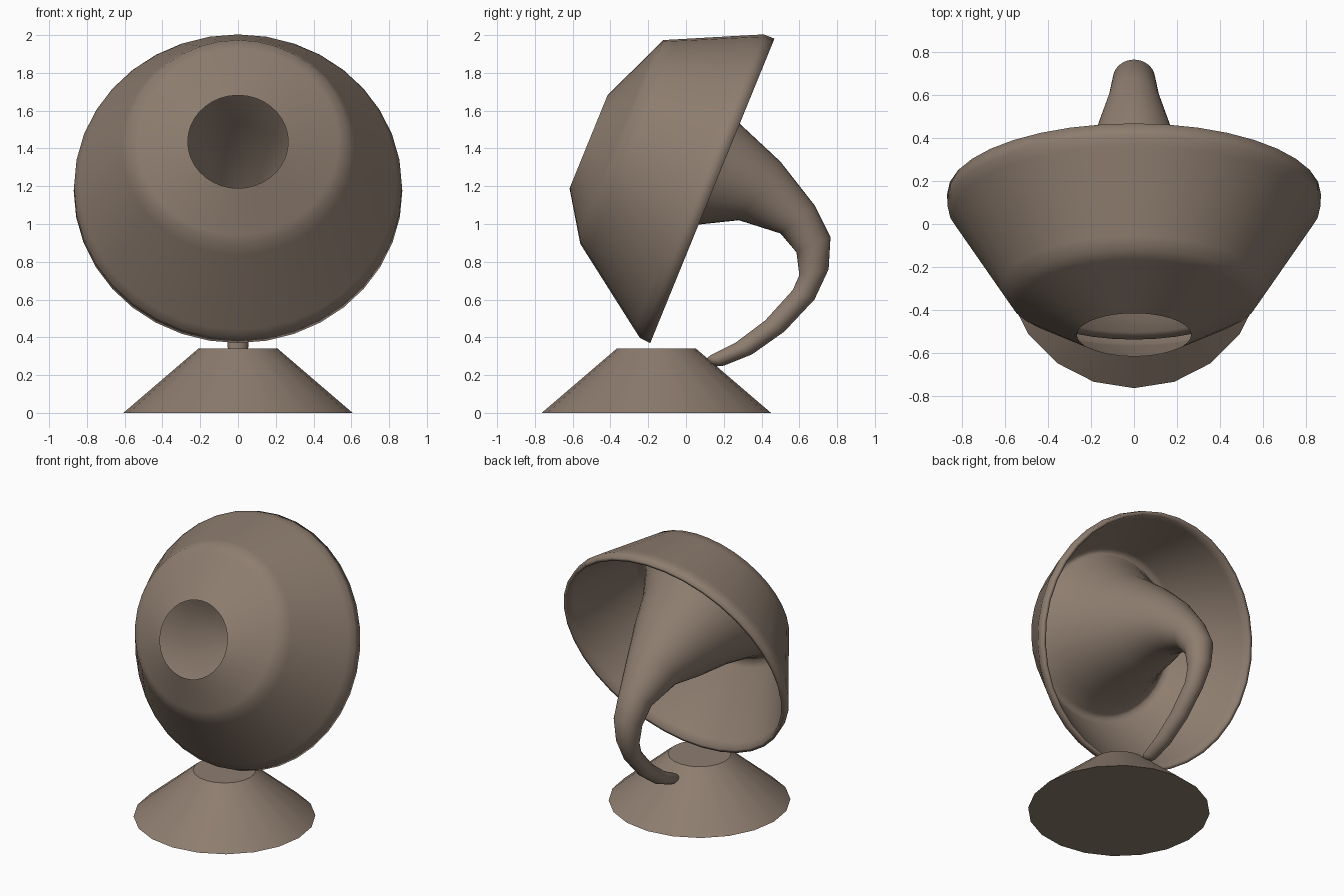
import bpy, bmesh, math
from mathutils import Vector

if "Cube" in bpy.data.objects:
    bpy.data.objects.remove(bpy.data.objects["Cube"])

TILT = math.radians(22.2)
AXIS = Vector((0, -math.cos(TILT), math.sin(TILT)))   # bell axis, towards the front opening
PERP = Vector((0, math.sin(TILT), math.cos(TILT)))    # "up" across the bell

brown = bpy.data.materials.new("warm_brown")
brown.diffuse_color = (0.27, 0.205, 0.16, 1)
brown.use_nodes = True
brown.node_tree.nodes["Principled BSDF"].inputs["Base Color"].default_value = brown.diffuse_color


def bell(a, p, r):
    """Ring across the bell axis, as its upper and lower points."""
    return AXIS * a + PERP * (p + r), AXIS * a + PERP * (p - r)


def pair(y1, z1, y2, z2):
    """Ring given by two side-profile points (y, z)."""
    return Vector((0, y1, z1)), Vector((0, y2, z2))


def loft(name, rings, sides, cap_start=False, cap_end=False, angle=180):
    bm = bmesh.new()
    loops = []
    for hi, lo in rings:
        c, up = (hi + lo) / 2, (hi - lo) / 2
        side = Vector((up.length, 0, 0))
        loops.append([bm.verts.new(c + up * math.cos(t) + side * math.sin(t))
                      for t in (2 * math.pi * i / sides for i in range(sides))])
    for l0, l1 in zip(loops, loops[1:]):
        for i in range(sides):
            j = (i + 1) % sides
            bm.faces.new((l0[i], l0[j], l1[j], l1[i]))
    if cap_start:
        bm.faces.new(loops[0])
    if cap_end:
        bm.faces.new(loops[-1])
    bmesh.ops.recalc_face_normals(bm, faces=bm.faces)
    me = bpy.data.meshes.new(name)
    bm.to_mesh(me)
    bm.free()
    me.materials.append(brown)
    ob = bpy.data.objects.new(name, me)
    bpy.context.collection.objects.link(ob)
    bpy.ops.object.select_all(action='DESELECT')
    ob.select_set(True)
    bpy.context.view_layer.objects.active = ob
    bpy.ops.object.shade_smooth_by_angle(angle=math.radians(angle))
    return ob


# Hollow bell: front opening, shoulder, rim, inner wall, then flare into the bent horn
rings = [
    bell(1.02, 1.134, 0.266),
    bell(0.882, 1.19, 0.534),
    bell(0.857, 1.20, 0.582),      # shoulder with support rings
    bell(0.80, 1.193, 0.616),
    bell(0.42, 1.148, 0.842),
    bell(0.375, 1.143, 0.868),
    bell(0.315, 1.141, 0.870),     # rolled rim
    bell(0.315, 1.141, 0.845),
    bell(0.37, 1.143, 0.825),
    bell(0.60, 1.17, 0.70),        # inner wall
    bell(0.80, 1.193, 0.592),
    bell(0.842, 1.20, 0.56),       # valley, against the shoulder
    bell(0.82, 1.205, 0.53),
    bell(0.72, 1.215, 0.465),
    bell(0.55, 1.22, 0.375),
    bell(0.312, 1.237, 0.287),
    pair(.50, 1.33, .28, 1.02),    # horn bend
    pair(.68, 1.10, .50, .95),
    pair(.765, .93, .585, .85),
    pair(.755, .76, .60, .73),
    pair(.68, .60, .565, .65),
    pair(.52, .43, .42, .49),
    pair(.35, .31, .26, .37),
    pair(.20, .25, .13, .305),
    pair(.145, .245, .105, .285),  # tip
]
loft("bell_horn", rings, 36, cap_end=True)

# Conical foot
foot = [pair(-.157 + r, z, -.157 - r, z) for r, z in ((.607, 0), (.21, .34))]
loft("foot", foot, 20, cap_start=True, cap_end=True, angle=30)
